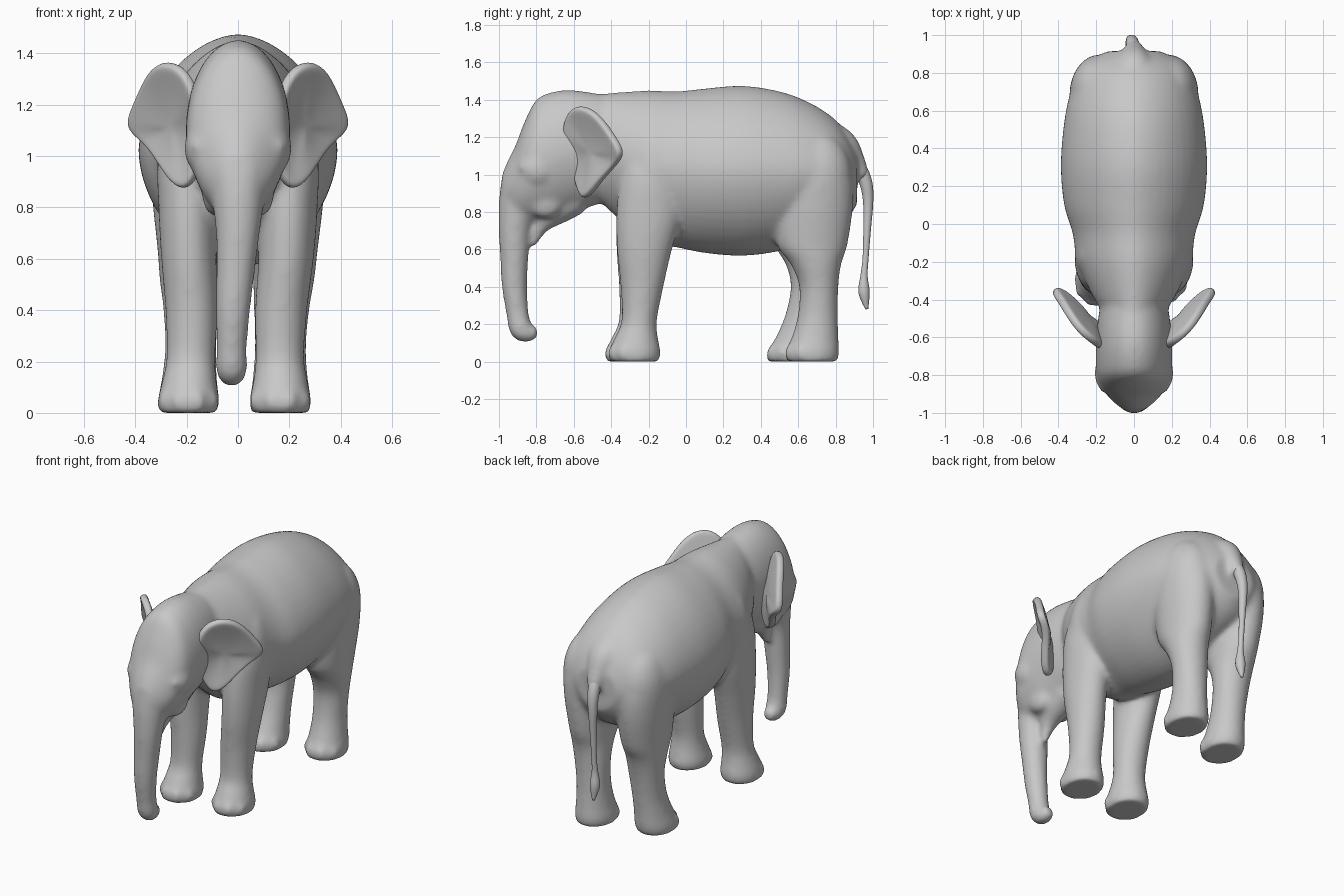
import bpy, bmesh, math
from mathutils import Vector, Matrix

old = bpy.data.objects.get("Cube")
if old:
    bpy.data.objects.remove(old, do_unlink=True)

hide = bpy.data.materials.new("grey_hide")
hide.use_nodes = True
hide.diffuse_color = (0.58, 0.58, 0.58, 1)
bsdf = hide.node_tree.nodes["Principled BSDF"]
bsdf.inputs["Base Color"].default_value = hide.diffuse_color
bsdf.inputs["Roughness"].default_value = 0.7


def smooth_rows(rows, steps=5):
    """Catmull-Rom interpolation of rows of numbers."""
    rows = [Vector(r) for r in rows]
    out = []
    for i in range(len(rows) - 1):
        p0, p1, p2 = rows[max(i - 1, 0)], rows[i], rows[i + 1]
        p3 = rows[min(i + 2, len(rows) - 1)]
        for k in range(steps):
            t = k / steps
            out.append(p1 + (p2 - p0) * (t / 2)
                       + (p0 * 2 - p1 * 5 + p2 * 4 - p3) * (t * t / 2)
                       + (p1 * 3 - p0 - p2 * 3 + p3) * (t ** 3 / 2))
    return out + [rows[-1]]


def skin(bm, rings):
    """Join rings of points into a closed tube."""
    loops = [[bm.verts.new(p) for p in ring] for ring in rings]
    n = len(loops[0])
    faces = [bm.faces.new(loops[0]), bm.faces.new(loops[-1])]
    for a, b in zip(loops, loops[1:]):
        for i in range(n):
            j = (i + 1) % n
            faces.append(bm.faces.new((a[i], a[j], b[j], b[i])))
    bmesh.ops.recalc_face_normals(bm, faces=faces)


def oval(n, upper=2, lower=2):
    """Superellipse with its own exponent above and below the middle."""
    for i in range(n):
        a = 2 * math.pi * i / n
        c, s = math.cos(a), math.sin(a)
        power = upper if s > 0 else lower
        yield (math.copysign(abs(c) ** (2 / power), c),
               math.copysign(abs(s) ** (2 / power), s))


def loft_y(bm, rows, upper, lower):
    """Rows: y, top, bottom, half width."""
    skin(bm, [[(w * c, y, (top + low) / 2 + (top - low) / 2 * s)
               for c, s in oval(48, upper, lower)]
              for y, top, low, w in smooth_rows(rows)])


def loft_z(bm, rows):
    """Rows: z, centre x, centre y, radius x, radius y."""
    skin(bm, [[(x + rx * c, y + ry * s, z) for c, s in oval(32)]
              for z, x, y, rx, ry in smooth_rows(rows)])


def tube(bm, rows):
    """Rows: x, y, z, radius, along a path."""
    pts = smooth_rows(rows)
    rings = []
    for i, p in enumerate(pts):
        d = (pts[min(i + 1, len(pts) - 1)] - pts[max(i - 1, 0)]).to_3d().normalized()
        side = (Vector((1, 0, 0)) - d * d.x).normalized()
        other = d.cross(side)
        rings.append([p.to_3d() + (side * c + other * s) * max(p[3], 0.004)
                      for c, s in oval(24)])
    skin(bm, rings)


def blob(bm, centre, radii):
    m = Matrix.Translation(centre) @ Matrix.Diagonal((*radii, 1))
    bmesh.ops.create_uvsphere(bm, u_segments=24, v_segments=16, radius=1, matrix=m)


def finish(name, bm):
    mesh = bpy.data.meshes.new(name)
    bm.to_mesh(mesh)
    bm.free()
    mesh.materials.append(hide)
    for p in mesh.polygons:
        p.use_smooth = True
    ob = bpy.data.objects.new(name, mesh)
    bpy.context.collection.objects.link(ob)
    return ob


# Torso with a sloping back, and head with a narrow jaw
bm = bmesh.new()
loft_y(bm, [(-.5, 1.43, .9, .14), (-.38, 1.438, .78, .22), (-.2, 1.45, .64, .3),
            (-.05, 1.445, .61, .325), (.1, 1.46, .58, .37), (.3, 1.475, .565, .388),
            (.5, 1.445, .59, .375), (.65, 1.39, .64, .35), (.78, 1.31, .7, .31),
            (.86, 1.22, .76, .25), (.915, 1.12, .84, .14)], 1.75, 1.78)
loft_y(bm, [(-.36, 1.41, .88, .16), (-.5, 1.437, .83, .19), (-.62, 1.452, .79, .2),
            (-.72, 1.44, .75, .203), (-.8, 1.4, .74, .198), (-.86, 1.29, .74, .178),
            (-.91, 1.16, .75, .14), (-.95, 1.08, .77, .1), (-.985, 1, .82, .055)], 1.95, 1.75)

# Trunk with curled tip, lower lip, and root of the tail
tube(bm, [(0, -.84, 1.02, .125), (0, -.885, .9, .113), (0, -.915, .72, .088),
          (-.01, -.918, .55, .076), (-.02, -.917, .4, .068), (-.025, -.9, .25, .06),
          (-.025, -.885, .18, .063), (-.025, -.86, .157, .056), (-.025, -.83, .155, .047),
          (-.025, -.795, .162, .03)])
tube(bm, [(0, -.6, .88, .1), (0, -.7, .81, .085), (0, -.77, .74, .055),
          (0, -.8, .68, .035), (0, -.82, .615, .018)])
tube(bm, [(0, .7, 1.18, .13), (0, .82, 1.14, .11), (0, .9, 1.06, .065),
          (0, .945, .98, .04)])

# Legs, with the far pair standing slightly further forward
front_leg = [(0, .165, -.275, .115, .13), (.05, .165, -.275, .12, .14),
             (.13, .165, -.265, .105, .115), (.22, .163, -.25, .095, .095),
             (.4, .168, -.235, .102, .115), (.6, .187, -.222, .108, .148),
             (.8, .195, -.195, .115, .178), (1, .195, -.185, .115, .165),
             (1.2, .15, -.19, .1, .11)]
hind_leg = [(0, .165, .675, .115, .135), (.05, .165, .675, .12, .145),
            (.13, .165, .69, .108, .125), (.25, .165, .705, .1, .107),
            (.4, .17, .71, .108, .105), (.52, .178, .695, .12, .135),
            (.63, .18, .675, .13, .19), (.85, .185, .68, .15, .215),
            (1.02, .17, .685, .165, .2), (1.15, .12, .66, .13, .15)]
for rows, forward in ((front_leg, .02), (hind_leg, .105)):
    for side in (1, -1):
        leg = []
        for z, x, y, rx, ry in rows:
            low = max(0, 1 - z / .7) if side < 0 else 0
            leg.append((z, side * (x + .03 * low), y - forward * low, rx, ry))
        loft_z(bm, leg)
        z, x, y, rx, ry = leg[1]
        for angle in (-60, -20, 20, 60):
            a = math.radians(angle)
            blob(bm, (x + rx * .86 * math.sin(a), y - ry * .86 * math.cos(a), .045),
                 (.03, .03, .042))

# Brows, eyelids, cheeks, shoulders and hips
for side in (1, -1):
    blob(bm, (side * .12, -.79, 1.03), (.09, .11, .11))
    blob(bm, (side * .145, -.855, 1.04), (.045, .045, .03))
    blob(bm, (side * .09, -.75, .855), (.05, .09, .09))
    blob(bm, (side * .19, -.16, 1), (.125, .15, .28))
    blob(bm, (side * .185, .7, .98), (.155, .19, .25))
body = finish("body", bm)
remesh = body.modifiers.new("merge", 'REMESH')
remesh.mode = 'VOXEL'
remesh.voxel_size = 0.0125
remesh.use_smooth_shade = True
relax = body.modifiers.new("relax", 'SMOOTH')
relax.factor = 0.5
relax.iterations = 20

# Tail with tuft
bm = bmesh.new()
tube(bm, [(0, .87, 1.1, .03), (-.005, .93, 1.03, .036), (-.01, .963, .95, .034),
          (-.015, .974, .85, .027), (-.015, .968, .7, .02), (-.015, .96, .55, .016),
          (-.015, .952, .46, .019), (-.015, .952, .37, .03), (-.015, .967, .28, .008)])
finish("tail", bm)

# Ears: cupped flaps swept outward and back
rim = [(.16, -.66, 1.22), (.2, -.63, 1.33), (.28, -.57, 1.37), (.345, -.48, 1.33),
       (.39, -.4, 1.22), (.44, -.335, 1.115), (.36, -.37, 1.06), (.305, -.45, .98),
       (.26, -.51, .9), (.2, -.55, .865), (.15, -.58, .95), (.13, -.62, 1.1)]
for side, name in ((1, "left_ear"), (-1, "right_ear")):
    bm = bmesh.new()
    outer = [Vector((side * x, y, z)) for x, y, z in rim]
    mid = sum(outer, Vector()) / len(outer)
    cup = Vector((-side * .02, .015, 0))
    rings = [[bm.verts.new(mid + (p - mid) * f + cup * (1 - f) * 1.5) for p in outer]
             for f in (1.03, .88, .5)]
    hub = bm.verts.new(mid + cup)
    n = len(outer)
    for i in range(n):
        j = (i + 1) % n
        for a, b in zip(rings, rings[1:]):
            bm.faces.new((a[i], a[j], b[j], b[i]))
        bm.faces.new((rings[-1][i], rings[-1][j], hub))
    bmesh.ops.recalc_face_normals(bm, faces=bm.faces)
    ear = finish(name, bm)
    thick = ear.modifiers.new("thickness", 'SOLIDIFY')
    thick.thickness = 0.046
    thick.offset = 0
    soft = ear.modifiers.new("soften", 'SUBSURF')
    soft.levels = soft.render_levels = 2
